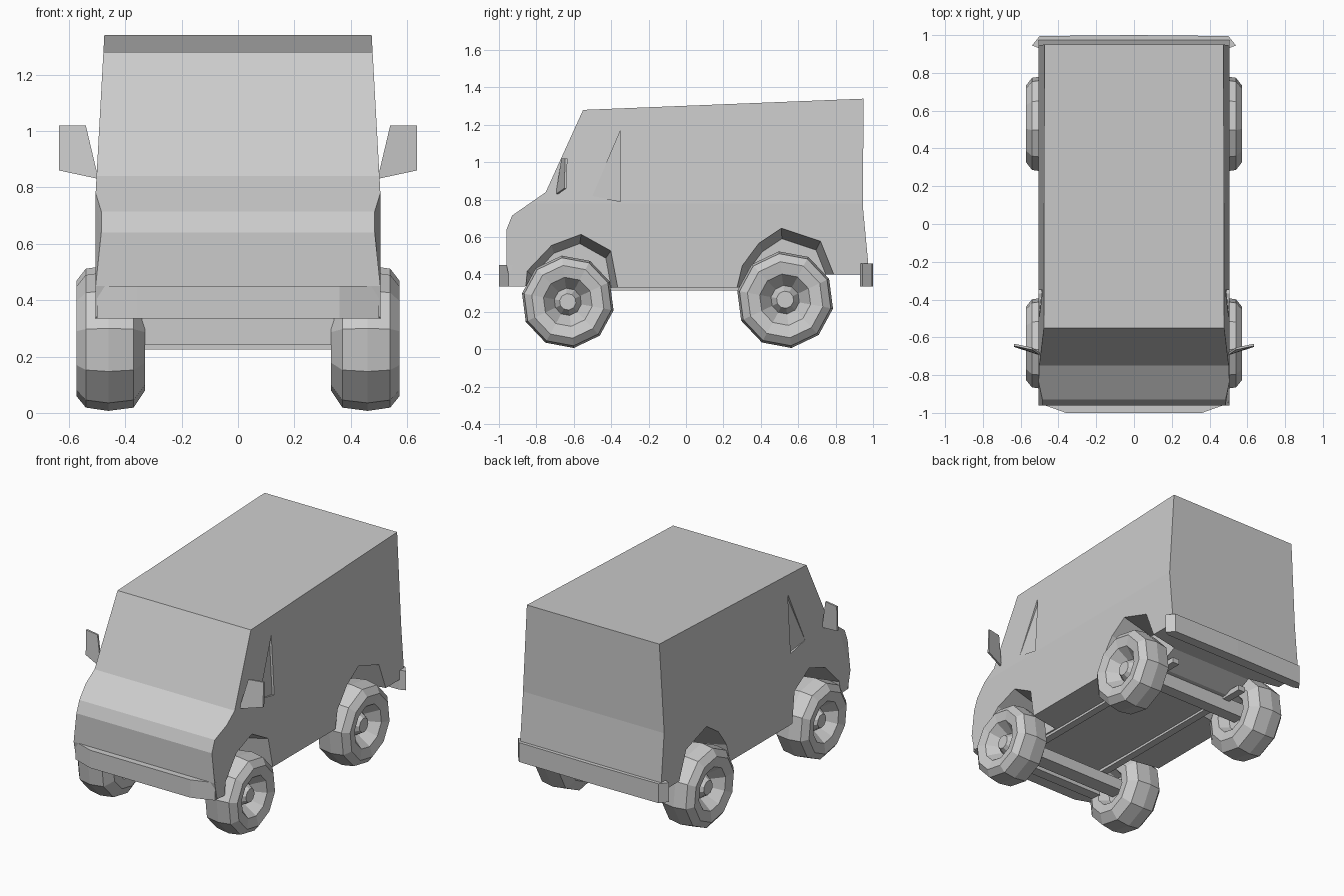
import bpy, bmesh, math

if "Cube" in bpy.data.objects:
    bpy.data.objects.remove(bpy.data.objects["Cube"])


def finish(name, bm):
    bmesh.ops.recalc_face_normals(bm, faces=bm.faces)
    me = bpy.data.meshes.new(name)
    bm.to_mesh(me)
    bm.free()
    ob = bpy.data.objects.new(name, me)
    bpy.context.collection.objects.link(ob)
    return ob


def loft(name, rings):
    """Closed rings of equal length joined into one capped solid."""
    bm = bmesh.new()
    vs = [[bm.verts.new(p) for p in r] for r in rings]
    n = len(vs[0])
    for a, b in zip(vs, vs[1:]):
        for i in range(n):
            j = (i + 1) % n
            bm.faces.new((a[i], a[j], b[j], b[i]))
    bm.faces.new(vs[0])
    bm.faces.new(vs[-1])
    return finish(name, bm)


def prism_z(name, outline, z0, z1):
    return loft(name, [[(x, y, z) for x, y in outline] for z in (z0, z1)])


def half_width(z):
    return 0.505 if z < 0.78 else 0.505 - (z - 0.78) * 0.055


# Van shell: side profile extruded, then the upper half leans inward
profile = [(-0.935, 0.34), (-0.96, 0.45), (-0.96, 0.64), (-0.93, 0.715),
           (-0.75, 0.84), (-0.55, 1.28), (0.95, 1.34), (0.945, 0.77),
           (0.98, 0.40), (0.74, 0.40), (0.60, 0.33), (-0.34, 0.33)]
body = loft("van_body", [[(s, y, z) for y, z in profile] for s in (-1, 1)])
bm = bmesh.new()
bm.from_mesh(body.data)
bmesh.ops.bisect_plane(bm, geom=bm.verts[:] + bm.edges[:] + bm.faces[:],
                       plane_co=(0, 0, 0.78), plane_no=(0, 0, 1))
for v in bm.verts:
    w = half_width(v.co.z)
    if v.co.y < -0.92 and v.co.z > 0.5:
        w -= 0.02
    v.co.x *= w
bm.to_mesh(body.data)
bm.free()

# Wheel wells, narrowing inward, and shallow cab window wedges
front_arch = [(-0.87, 0.2), (-0.85, 0.42), (-0.72, 0.56), (-0.56, 0.62),
              (-0.40, 0.53), (-0.34, 0.2)]
rear_arch = [(0.24, 0.2), (0.30, 0.45), (0.39, 0.57), (0.51, 0.65),
             (0.72, 0.58), (0.80, 0.38), (0.81, 0.2)]
cutters = []
for s in (-1, 1):
    for yc, arch in ((-0.62, front_arch), (0.53, rear_arch)):
        rings = []
        for x, k in ((0.30, 0.87), (0.53, 1.01)):
            rings.append([(s * x, yc + (y - yc) * k, 0.2 + (z - 0.2) * k) for y, z in arch])
        cutters.append(loft("well_cutter", rings))
    wedge = [(-0.35, 0.79), (-0.35, 1.17), (-0.50, 0.82)]
    inner = [(s * (half_width(z) - (0.015 if y > -0.4 else 0.0005)), y, z) for y, z in wedge]
    cutters.append(loft("window_cutter", [inner, [(s * 0.56, y, z) for y, z in wedge]]))
bpy.context.view_layer.objects.active = body
for c in cutters:
    c.hide_render = True
    m = body.modifiers.new("cut", 'BOOLEAN')
    m.operation = 'DIFFERENCE'
    m.solver = 'EXACT'
    m.object = c
    bpy.ops.object.modifier_apply(modifier=m.name)
for c in cutters:
    bpy.data.objects.remove(c)

# Wheels: lathed square-shouldered tyre with a recessed rim and a hub
section = [(0.045, 0.53), (0.075, 0.48), (0.135, 0.56), (0.20, 0.573),
           (0.242, 0.54), (0.254, 0.46), (0.242, 0.37), (0.18, 0.33),
           (0.12, 0.335), (0.09, 0.40)]


def wheel(name, side, yc, k):
    rings = []
    for r, x in section:
        rings.append([(side * x, yc + k * r * math.cos(a), 0.007 + k * 0.252 + k * r * math.sin(a))
                      for a in (math.tau * (i + 0.5) / 10 + 0.13 for i in range(10))])
    return loft(name, rings)


for s, label in ((-1, "left"), (1, "right")):
    wheel("front_wheel_" + label, s, -0.632, 0.98)
    wheel("rear_wheel_" + label, s, 0.53, 1.025)
    # Door mirror
    outline = [(0.495, -0.69, 0.83), (0.54, -0.66, 1.02), (0.635, -0.64, 1.02), (0.635, -0.645, 0.86)]
    loft("door_mirror_" + label, [[(s * x, y + d, z) for x, y, z in outline] for d in (-0.006, 0.006)])
    # Chassis rail
    loft("chassis_rail_" + label, [[(s * x, y, z) for x, z in ((0.24, 0.315), (0.29, 0.315), (0.29, 0.35), (0.24, 0.35))]
                                   for y in (-0.75, 0.72)])

# Bumpers
prism_z("front_bumper", [(-0.505, -0.86), (-0.50, -0.95), (-0.36, -1.0), (0.36, -1.0),
                         (0.50, -0.95), (0.505, -0.86)], 0.335, 0.45)
prism_z("rear_bumper", [(-0.50, 0.93), (-0.54, 0.945), (-0.50, 0.995), (0, 1.0), (0.50, 0.995),
                        (0.54, 0.945), (0.50, 0.93)], 0.335, 0.46)


# Axles under the floor
def box(name, x, y0, y1, z0, z1):
    prism_z(name, [(-x, y0), (x, y0), (x, y1), (-x, y1)], z0, z1)


box("front_axle", 0.41, -0.68, -0.58, 0.225, 0.30)
box("front_crossmember", 0.34, -0.80, -0.73, 0.24, 0.345)
box("rear_axle", 0.41, 0.49, 0.57, 0.24, 0.335)
